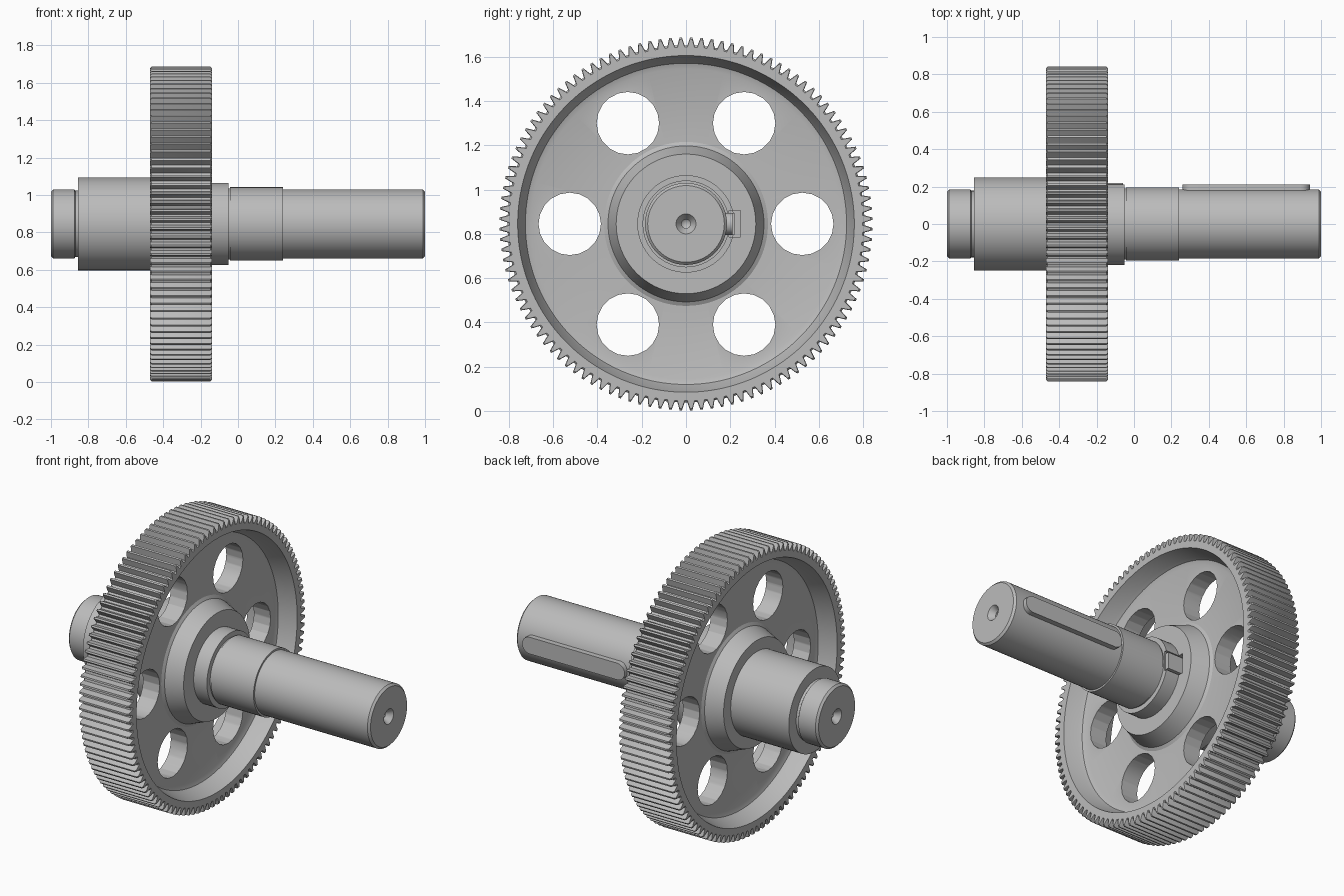
import bpy, bmesh, math
from mathutils import Matrix, Vector

if "Cube" in bpy.data.objects:
    bpy.data.objects.remove(bpy.data.objects["Cube"], do_unlink=True)

AXIS_Z = 0.845
TEETH = 112
TIP, MID, ROOT = 0.842, 0.824, 0.806

steel = bpy.data.materials.new("steel_grey")
steel.use_nodes = True
colour = (0.5, 0.5, 0.5, 1)
steel.diffuse_color = colour
steel.node_tree.nodes["Principled BSDF"].inputs["Base Color"].default_value = colour


def make_object(name, bm):
    bmesh.ops.remove_doubles(bm, verts=bm.verts, dist=1e-5)
    bmesh.ops.recalc_face_normals(bm, faces=bm.faces)
    mesh = bpy.data.meshes.new(name)
    bm.to_mesh(mesh)
    bm.free()
    mesh.materials.append(steel)
    obj = bpy.data.objects.new(name, mesh)
    obj.location.z = AXIS_Z
    bpy.context.collection.objects.link(obj)
    return obj


def revolve(name, profile, angles, closed=False, radius=None):
    """Spin (x, r) points about x; radius(r, step) may vary r around the turn."""
    bm = bmesh.new()
    rings = []
    for step, a in enumerate(angles):
        ring = []
        for x, r in profile:
            r = radius(r, step) if radius else r
            ring.append(bm.verts.new((x, r * math.cos(a), r * math.sin(a))))
        rings.append(ring)
    count = len(profile)
    for i, ring in enumerate(rings):
        after = rings[(i + 1) % len(rings)]
        for j in range(count if closed else count - 1):
            k = (j + 1) % count
            bm.faces.new((ring[j], ring[k], after[k], after[j]))
    return make_object(name, bm)


def rounded_bar(name, x0, x1, half, y0, y1):
    """Bar along x with round ends, standing out towards +y."""
    bm = bmesh.new()
    outline = []
    for cx, start in ((x1 - half, -math.pi / 2), (x0 + half, math.pi / 2)):
        for i in range(13):
            a = start + math.pi * i / 12
            outline.append(bm.verts.new((cx + half * math.cos(a), y0, half * math.sin(a))))
    base = bm.faces.new(outline)
    top = bmesh.ops.extrude_face_region(bm, geom=[base])["geom"]
    moved = [v for v in top if isinstance(v, bmesh.types.BMVert)]
    bmesh.ops.translate(bm, verts=moved, vec=(0, y1 - y0, 0))
    return make_object(name, bm)


def box(name, low, high):
    bm = bmesh.new()
    low, high = Vector(low), Vector(high)
    place = Matrix.Translation((low + high) / 2) @ Matrix.Diagonal((*(high - low), 1))
    bmesh.ops.create_cube(bm, size=1, matrix=place)
    return make_object(name, bm)


def cut(target, cutter):
    cutter.hide_render = True
    mod = target.modifiers.new("cut", "BOOLEAN")
    mod.operation = "DIFFERENCE"
    mod.solver = "EXACT"
    mod.object = cutter
    bpy.context.view_layer.objects.active = target
    bpy.ops.object.modifier_apply(modifier=mod.name)
    bpy.data.objects.remove(cutter, do_unlink=True)


def smooth(obj):
    bpy.ops.object.select_all(action="DESELECT")
    obj.select_set(True)
    bpy.context.view_layer.objects.active = obj
    bpy.ops.object.shade_smooth_by_angle(angle=math.radians(28))


# Gear wheel: toothed rim, recessed web and tapered hub on both sides
centre, half_width = -0.305, 0.165
tooth = [(0.14, ROOT), (0.27, MID), (0.39, TIP), (0.61, TIP), (0.73, MID), (0.86, ROOT)]
angles = [math.tau * (t + f) / TEETH for t in range(TEETH) for f, _ in tooth]


def tooth_radius(r, step):
    return r - TIP + tooth[step % len(tooth)][1] if r > 0.8 else r


side = [(half_width - 0.008, TIP), (half_width, TIP - 0.008), (half_width, 0.76),
        (0.085, 0.735), (0.064, 0.725), (0.055, 0.7),
        (0.055, 0.37), (0.065, 0.352), (half_width, 0.315), (half_width, 0.17)]
profile = [(centre + x, r) for x, r in side]
profile += [(centre - x, r) for x, r in reversed(side)]
gear = revolve("gear_wheel", profile, angles, closed=True, radius=tooth_radius)

# Six lightening holes through the web
bm = bmesh.new()
for i in range(6):
    a = math.tau * i / 6
    place = (Matrix.Translation((centre, 0.525 * math.cos(a), 0.525 * math.sin(a)))
             @ Matrix.Rotation(math.pi / 2, 4, "Y"))
    bmesh.ops.create_cone(bm, cap_ends=True, segments=20, radius1=0.141,
                          radius2=0.141, depth=0.5, matrix=place)
cut(gear, make_object("hole_cutter", bm))

# Keyway notch in the hub face
cut(gear, box("keyway_cutter", (-0.2, 0.15, -0.06), (-0.1, 0.245, 0.06)))
smooth(gear)

# Stepped shaft with chamfered ends and centre-drilled holes
shaft_profile = [
    (-0.9, 0), (-0.915, 0.02), (-0.965, 0.02), (-1, 0.045),
    (-1, 0.173), (-0.988, 0.185), (-0.875, 0.185), (-0.87, 0.178), (-0.855, 0.178),
    (-0.855, 0.248), (-0.45, 0.248), (-0.45, 0.22),
    (-0.052, 0.22), (-0.052, 0.19), (-0.042, 0.19), (-0.042, 0.196),
    (0.24, 0.196), (0.24, 0.185), (0.988, 0.185), (1, 0.173),
    (1, 0.045), (0.965, 0.02), (0.915, 0.02), (0.9, 0)]
shaft = revolve("shaft", shaft_profile, [math.tau * i / 64 for i in range(64)])
cut(shaft, box("collar_slot_cutter", (-0.19, 0.195, -0.06), (-0.045, 0.3, 0.06)))
smooth(shaft)

# Keys: one on the output end, one in the hub
smooth(rounded_bar("shaft_key", 0.26, 0.94, 0.05, 0.12, 0.21))
box("hub_key", (-0.2, 0.15, -0.05), (-0.06, 0.218, 0.05))
